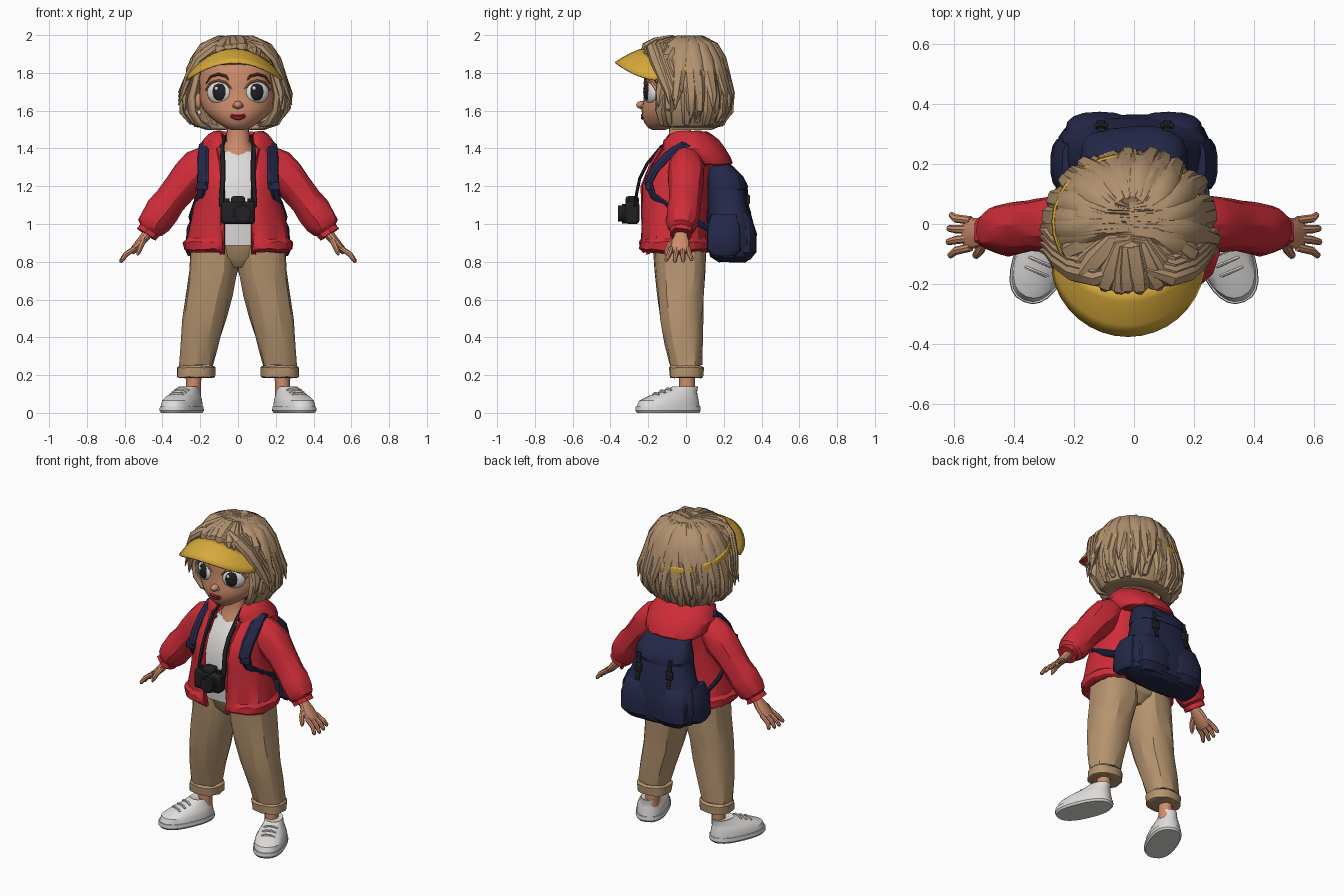
import bpy, bmesh, math, random
from mathutils import Vector, Matrix

random.seed(4)
if "Cube" in bpy.data.objects:
    bpy.data.objects.remove(bpy.data.objects["Cube"])


def material(name, code):
    lin = [(int(code[i:i + 2], 16) / 255) ** 2.2 for i in (0, 2, 4)] + [1]
    m = bpy.data.materials.new(name)
    m.use_nodes = True
    m.diffuse_color = lin
    node = m.node_tree.nodes["Principled BSDF"]
    node.inputs["Base Color"].default_value = lin
    node.inputs["Roughness"].default_value = 0.8
    return m


SKIN, HAIR = material("skin", "cc8c6c"), material("hair", "b0906f")
YELLOW, RED = material("yellow", "d6a93e"), material("red", "cd303b")
WHITE, KHAKI = material("white", "dedcda"), material("khaki", "b4936f")
NAVY, BLACK = material("navy", "292c4a"), material("black", "262628")
LIP, BROWN = material("lip", "b02a3c"), material("brown", "6e4630")


def finish(name, bm, mat, mirror=False, thick=0, bevel=0, angle=32):
    bmesh.ops.recalc_face_normals(bm, faces=bm.faces)
    me = bpy.data.meshes.new(name)
    bm.to_mesh(me)
    bm.free()
    me.materials.append(mat)
    me.shade_smooth()
    me.set_sharp_from_angle(angle=math.radians(angle))
    ob = bpy.data.objects.new(name, me)
    bpy.context.scene.collection.objects.link(ob)
    if thick:
        mod = ob.modifiers.new("thickness", 'SOLIDIFY')
        mod.thickness, mod.offset = thick, 0
    if bevel:
        mod = ob.modifiers.new("bevel", 'BEVEL')
        mod.width, mod.segments = bevel, 2
    if mirror:
        ob.modifiers.new("mirror", 'MIRROR')
    return ob


def bridge(bm, rings, closed=True, cap=True):
    rows = [[bm.verts.new(p) for p in r] for r in rings]
    n = len(rows[0])
    for a, b in zip(rows, rows[1:]):
        for i in range(n if closed else n - 1):
            j = (i + 1) % n
            bm.faces.new((a[i], a[j], b[j], b[i]))
    if cap:
        bm.faces.new(rows[0])
        bm.faces.new(rows[-1])


def spow(v, e):
    return math.copysign(abs(v) ** e, v)


def loft(name, rings, mat, n=24, p=2.0, gap=0, rough=0, place=None, **kw):
    """Stack of horizontal sections (z, y, rx, ry, x); gap leaves the front open."""
    out = []
    for z, cy, rx, ry, *cx in rings:
        start = math.asin(min(1, gap / rx) ** (p / 2))
        row = []
        for i in range(n + 1 if gap else n):
            a = start + (2 * math.pi - 2 * start) * i / n
            j = [random.uniform(-rough, rough) for _ in range(3)]
            row.append(Vector(((cx[0] if cx else 0) + rx * spow(math.sin(a), 2 / p) + j[0],
                               cy - ry * spow(math.cos(a), 2 / p) + j[1], z + j[2])))
        out.append(row)
    bm = bmesh.new()
    bridge(bm, out, not gap, not gap)
    if place:
        bm.transform(place)
    return finish(name, bm, mat, thick=0.02 if gap else 0, **kw)


def sweep(bm, pts, sizes, up, n=8, rough=0):
    """Tube along points; sizes are (half width, half thickness), up gives the thickness axis."""
    pts = [Vector(p) for p in pts]
    rings = []
    for i, p in enumerate(pts):
        t = (pts[min(i + 1, len(pts) - 1)] - pts[max(i - 1, 0)]).normalized()
        side = t.cross(up(p)).normalized()
        nor = side.cross(t)
        w, h = sizes[i]
        rings.append([p + side * (w * math.cos(a) + random.uniform(-rough, rough))
                      + nor * (h * math.sin(a) + random.uniform(-rough, rough))
                      for a in (2 * math.pi * k / n for k in range(n))])
    bridge(bm, rings)


def tube(name, pts, sizes, mat, up=(0, -1, 0), n=8, rough=0, **kw):
    if not isinstance(sizes, list):
        sizes = [sizes] * len(pts)
    bm = bmesh.new()
    sweep(bm, pts, sizes, lambda p: Vector(up), n, rough)
    return finish(name, bm, mat, **kw)


def ball(name, loc, size, mat, turn=0, **kw):
    bm = bmesh.new()
    bmesh.ops.create_uvsphere(bm, u_segments=16, v_segments=10, radius=1)
    bm.transform(Matrix.Translation(loc) @ Matrix.Rotation(turn, 4, 'Z') @ Matrix.Diagonal((*size, 1)))
    return finish(name, bm, mat, angle=60, **kw)


def box(name, loc, size, mat, bevel=0.01, **kw):
    bm = bmesh.new()
    bmesh.ops.create_cube(bm, size=1)
    bm.transform(Matrix.Translation(loc) @ Matrix.Diagonal((*size, 1)))
    return finish(name, bm, mat, bevel=bevel, **kw)


# Shoes, laces and ankles
foot = Matrix.Translation((0.298, -0.095, 0)) @ Matrix.Rotation(math.radians(23), 4, 'Z')
loft("sole", [(0, 0, .086, .172), (.012, 0, .094, .18), (.035, 0, .092, .178)], WHITE, p=2.4, place=foot, mirror=True)
loft("shoe", [(.03, 0, .089, .175), (.065, .005, .086, .165), (.09, .03, .074, .135), (.11, .062, .06, .1),
              (.14, .1, .05, .068), (.135, .1, .04, .055)], WHITE, p=2.3, place=foot, mirror=True)
for k in range(3):
    y, z = -.07 + .035 * k, .093 + .012 * k
    tube("lace", [foot @ Vector((s * .04, y, z + .012 * (1 - s * s))) for s in (-1, -.4, .4, 1)],
         (.008, .006), WHITE, n=6, mirror=True)
tube("ankle", [(.235, .005, .09), (.235, .005, .16), (.232, .005, .25)], (.04, .042), SKIN, n=12, mirror=True)

# Trousers
loft("trouser_leg", [(.25, .0, .09, .082, .222), (.36, -.01, .1, .1, .205), (.5, -.025, .113, .115, .178),
                     (.62, -.03, .122, .125, .155), (.75, -.032, .13, .137, .13), (.92, -.035, .13, .14, .12)],
     KHAKI, n=18, p=2.3, rough=.006, angle=22, mirror=True)
loft("trouser_cuff", [(.185, .002, .088, .08, .222), (.19, .002, .1, .09, .222), (.24, .002, .102, .092, .22),
                      (.25, .002, .09, .082, .22)], KHAKI, n=18, p=2.3, rough=.003, mirror=True)
loft("trouser_seat", [(.77, -.033, .04, .08), (.82, -.033, .12, .125), (.93, -.035, .235, .143)], KHAKI, p=2.7)

# Shirt, neck and jacket
loft("shirt", [(.885, -.05, .2, .145), (1.05, -.06, .19, .15), (1.2, -.055, .17, .155), (1.32, -.02, .155, .13),
               (1.385, -.01, .1, .09)], WHITE, p=2.5)
loft("neck", [(1.33, -.025, .1, .105), (1.4, -.022, .085, .08), (1.44, -.028, .062, .062), (1.54, -.035, .056, .056)],
     SKIN, n=16)
loft("jacket", [(.855, -.055, .255, .165), (.87, -.058, .277, .182), (.9, -.06, .28, .18), (.92, -.06, .262, .17),
                (1.05, -.06, .236, .168), (1.13, -.058, .218, .172), (1.2, -.055, .208, .175), (1.27, -.04, .205, .165),
                (1.34, -.01, .195, .145), (1.4, .005, .165, .125), (1.45, .02, .12, .095)],
     RED, n=32, p=2.6, gap=.08, rough=.005, angle=25)
loft("hood", [(1.31, .14, .1, .075), (1.325, .11, .175, .125), (1.35, .065, .198, .162), (1.395, .035, .2, .165),
              (1.435, .02, .182, .145), (1.465, .015, .155, .115), (1.48, .012, .13, .092), (1.465, .012, .105, .078),
              (1.42, .015, .1, .08)], RED, n=26, p=2.1, gap=.085, rough=.005, angle=25)
for s in (-1, 1):
    tube("jacket_front_edge", [(s * .082, -.2, .84), (s * .082, -.225, .95), (s * .082, -.23, 1.2),
                               (s * .085, -.185, 1.31), (s * .1, -.13, 1.4)], (.014, .012), RED, n=6)

# Sleeves and hands
arm = [(.14, .0, 1.345), (.21, .0, 1.3), (.26, .0, 1.25), (.31, 0, 1.19), (.36, -.005, 1.12), (.4, -.012, 1.07),
       (.44, -.02, 1.015), (.462, -.025, .98), (.47, -.025, .968), (.485, -.027, .945)]
arm_r = [.08, .096, .098, .09, .084, .088, .087, .075, .06, .062]
tube("sleeve", arm, [(r, r) for r in arm_r], RED, n=14, rough=.005, angle=25, mirror=True)
tube("palm", [(.46, -.026, .975), (.49, -.027, .935), (.515, -.03, .905), (.55, -.032, .865), (.565, -.032, .848)],
     [(.036, .03), (.036, .026), (.05, .024), (.052, .02), (.044, .014)], SKIN, up=(1, 0, 1), n=12, mirror=True)
for k, length in enumerate((.8, .95, 1, .88)):
    y = .012 - k * .03
    tip = Vector((.565 + .055 * length, y * 1.5 + .012, .853 - .05 * length))
    mid = Vector((.595, y * 1.2 + .004, .838))
    tube("finger", [(.545, y, .873), mid, tip, tip + Vector((.003, 0, -.008))],
         [(.014, .014), (.014, .014), (.011, .011), (.004, .004)], SKIN, up=(1, 0, 1), mirror=True)
tube("thumb", [(.5, -.055, .915), (.515, -.088, .885), (.528, -.105, .85), (.532, -.11, .835)],
     [(.016, .016), (.017, .016), (.013, .012), (.005, .005)], SKIN, up=(1, 0, 1), mirror=True)

# Backpack with flap, pockets, buckles and shoulder straps
loft("backpack", [(.8, .245, .17, .07), (.825, .24, .235, .11), (.9, .24, .255, .125), (1.02, .235, .24, .12),
                  (1.08, .225, .205, .11), (1.2, .21, .17, .1), (1.27, .195, .15, .085), (1.3, .19, .12, .06)],
     NAVY, p=2.9, rough=.004, angle=25)
loft("backpack_flap", [(1.18, .215, .178, .108), (1.2, .215, .18, .11), (1.25, .205, .168, .1),
                       (1.3, .18, .145, .078), (1.335, .16, .1, .045)], NAVY, p=2.8, rough=.004, angle=25)
loft("rear_pocket", [(.81, .3, .08, .04, .11), (.85, .31, .115, .062, .115), (.95, .312, .115, .063, .115),
                     (1.04, .295, .1, .05, .11), (1.07, .28, .08, .03, .11)], NAVY, n=16, p=2.5, mirror=True)
loft("side_pocket", [(.83, .2, .03, .06, .235), (.86, .2, .045, .09, .235), (.98, .2, .042, .09, .23),
                     (1.05, .2, .025, .07, .215)], NAVY, n=14, p=2.5, mirror=True)
tube("buckle_strap", [(.11, .315, 1.22), (.11, .322, 1.17), (.11, .325, 1.1), (.11, .34, 1.05)],
     (.016, .007), BLACK, mirror=True)
box("buckle", (.11, .328, 1.13), (.045, .02, .05), BLACK, bevel=.005, mirror=True)
strap = [(.15, .14, 1.33), (.165, .07, 1.41), (.178, -.02, 1.425), (.185, -.1, 1.36), (.185, -.165, 1.29),
         (.187, -.2, 1.22), (.2, -.175, 1.15), (.225, -.09, 1.09), (.245, .02, 1.03), (.23, .14, .97)]
bm = bmesh.new()
sweep(bm, strap, [(.036, .015)] * 6 + [(.024, .012)] * 4, lambda p: p - Vector((.05, .02, 1.2)))
finish("shoulder_strap", bm, NAVY, mirror=True)
box("strap_adjuster", (.19, -.2, 1.2), (.06, .03, .04), NAVY, bevel=.006, mirror=True)

# Camera on its neck strap
box("camera_body", (0, -.285, 1.06), (.18, .075, .12), BLACK, bevel=.016)
box("camera_finder", (0, -.285, 1.125), (.075, .07, .045), BLACK, bevel=.014)
for r, y in ((.052, -.34), (.043, -.36)):
    tube("camera_lens", [(.025, -.3, 1.055), (.025, y, 1.055)], (r, r), BLACK, up=(0, 0, 1), n=20)
for x in (-.06, .065):
    tube("camera_dial", [(x, -.285, 1.11), (x, -.285, 1.135)], (.016, .016), BLACK, n=12)
tube("camera_strap", [(.088, -.27, 1.09), (.085, -.262, 1.16), (.08, -.245, 1.24), (.08, -.205, 1.32),
                      (.085, -.13, 1.41), (.075, -.04, 1.46), (.05, .05, 1.465), (0, .07, 1.465)],
     (.014, .008), BLACK, up=(.3, -1, .3), mirror=True)

# Head and face
loft("head", [(1.497, -.145, .03, .03), (1.508, -.14, .065, .06), (1.535, -.115, .108, .105), (1.57, -.085, .152, .148),
              (1.61, -.055, .187, .18), (1.66, -.03, .205, .195), (1.72, -.02, .203, .2), (1.79, -.012, .205, .212),
              (1.86, -.005, .19, .2), (1.92, 0, .14, .15), (1.95, 0, .06, .07)], SKIN, n=28, angle=60)
ball("nose", (0, -.232, 1.63), (.024, .032, .021), SKIN)
ball("nostril", (.018, -.224, 1.624), (.013, .016, .012), SKIN, mirror=True)
ball("ear", (.21, -.03, 1.65), (.018, .03, .045), SKIN, mirror=True)
ball("earring", (.205, -.06, 1.59), (.011, .011, .014), WHITE, mirror=True)
ball("eye_white", (.102, -.187, 1.695), (.068, .027, .058), WHITE, turn=.42, mirror=True)
ball("iris", (.1, -.204, 1.698), (.042, .017, .046), BLACK, turn=.4, mirror=True)
for x in (-.115, .085):
    ball("eye_glint", (x, -.221, 1.718), (.01, .006, .011), WHITE)
lid = [(.035, -.212, 1.715), (.065, -.216, 1.75), (.105, -.208, 1.76), (.145, -.182, 1.747), (.17, -.155, 1.71)]
tube("eyelid", lid, (.006, .009), SKIN, mirror=True)
tube("eyebrow", [(x, y + .002, z + .033) for x, y, z in lid], [(.004, .004), (.008, .006), (.008, .006),
     (.006, .006), (.003, .003)], BROWN, mirror=True)
smile = [(s * .06, -.229 + .02 * s * s, 1.568 + .02 * s * s) for s in (-1, -.6, -.2, .2, .6, 1)]
for dz in (.006, -.008):
    tube("lip", [(x, y, z + dz * (1 - (x / .06) ** 2)) for x, y, z in smile],
         [(.003, .003), (.008, .008), (.01, .011), (.01, .011), (.008, .008), (.003, .003)], LIP)

# Hair: an inner cap covered by tapering locks
LONG = [(0, 1.966), (.35, 1.978), (.66, 1.94), (.84, 1.87), (.94, 1.78), (1.05, 1.68), (1.03, 1.6), (.86, 1.535),
        (.62, 1.515)]
FRINGE = [(0, 1.966), (.35, 1.98), (.7, 1.962), (.92, 1.932), (1.0, 1.9)]
CENTRE = Vector((-.015, .005, 1.72))


def scalp(a, r, z, grow=1.0):
    ry = .235 if math.cos(a) > 0 else .215
    return Vector((CENTRE.x + math.sin(a) * .255 * r * grow, CENTRE.y - math.cos(a) * ry * max(r, .3) * grow, z))


def profile(a):
    if abs((a + math.pi) % (2 * math.pi) - math.pi) < 1.12:
        return [(r, z - .1 * k / 4 * math.sin(a) ** 2) for k, (r, z) in enumerate(FRINGE)]
    return LONG


bm = bmesh.new()
steps = 36
for i in range(steps):
    a, b = (2 * math.pi * k / steps for k in (i, i + 1))
    rows = profile((a + b) / 2)
    for (r, z), (r2, z2) in zip(rows, rows[1:]):
        bm.faces.new([bm.verts.new(scalp(t, q, h - .008, .95)) for t, q, h in ((a, r, z), (b, r, z), (b, r2, z2), (a, r2, z2))])
bmesh.ops.remove_doubles(bm, verts=bm.verts, dist=.0005)
finish("hair_cap", bm, HAIR, thick=.02)

bm = bmesh.new()
for layer, count in enumerate((32, 26, 22)):
    for i in range(count):
        a = 2 * math.pi * (i + random.uniform(.15, .85)) / count
        rows = profile(a)
        fringe = len(rows) < len(LONG)
        rows = rows if fringe or layer == 0 else rows[:-layer]
        drop, flare = random.uniform(-.01, .02), random.uniform(-.04, .06) + .05 * (layer == 2)
        twist, wave = random.uniform(-.3, .3), random.uniform(0, 6)
        grow = random.uniform(.97, 1.03) + .012 * layer
        path, sizes = [], []
        for k, (r, z) in enumerate(rows):
            t = k / (len(rows) - 1)
            sway = 0 if fringe else twist * t + .04 * math.sin(wave + 4 * t)
            path.append(scalp(a + sway, r + (0 if fringe else flare * t ** 4), z + drop * t, grow))
            w = .012 + .034 * math.sin(math.pi * min(1, .12 + t * .75))
            sizes.append((w * (1 - .4 * t * t), .02) if t < 1 else (.003, .003))
        sweep(bm, path, sizes, lambda p: p - CENTRE, 6)
# Swept locks that cross the ends of the visor
for s in (-1, 1):
    for k in range(4):
        d = k * .022
        path = [(s * .03, -.15 + d, 1.97), (s * .13, -.185 + d, 1.94), (s * .2 - .01, -.165 + d, 1.88),
                (s * .245 - .015, -.13 + d, 1.79), (s * .275 - .015, -.095 + d, 1.7 + d / 2),
                (s * .3 - .015, -.085 + d, 1.63 + d)]
        sweep(bm, path, [(.012, .012), (.03, .018), (.034, .018), (.03, .016), (.02, .012), (.003, .003)],
              lambda p: p - CENTRE, 6)
finish("hair_locks", bm, HAIR, angle=40)

# Sun visor: arched brim with a red underside, and a head band
for name, mat, dz, reach, thick in (("visor_brim", YELLOW, 0, 1, .008), ("visor_underside", RED, -.006, .93, .004)):
    rows = []
    for i in range(17):
        u = (-1 + i / 8) * reach
        a, b = u * 1.2, u * 1.4
        inner = Vector((-.02 + .255 * math.sin(a), .005 - .225 * math.cos(a), 1.93 - .15 * math.sin(a) ** 2 + dz))
        outer = Vector((-.02 + .255 * math.sin(b), -.12 - .255 * math.cos(b), 1.853 - .095 * math.sin(b) ** 2 + dz))
        rows.append([inner.lerp(outer, v * reach) + Vector((0, 0, .008 * math.sin(math.pi * v * reach)))
                     for v in (0, .25, .5, .75, 1)])
    bm = bmesh.new()
    bridge(bm, rows, False, False)
    finish(name, bm, mat, thick=thick)
band = [(-.018 + .248 * math.sin(a), .005 - .222 * math.cos(a), 1.81 + .06 * math.cos(a))
        for a in (2 * math.pi * k / 32 for k in range(33))]
tube("visor_band", band, (.01, .026), YELLOW, up=(0, 0, 1))
